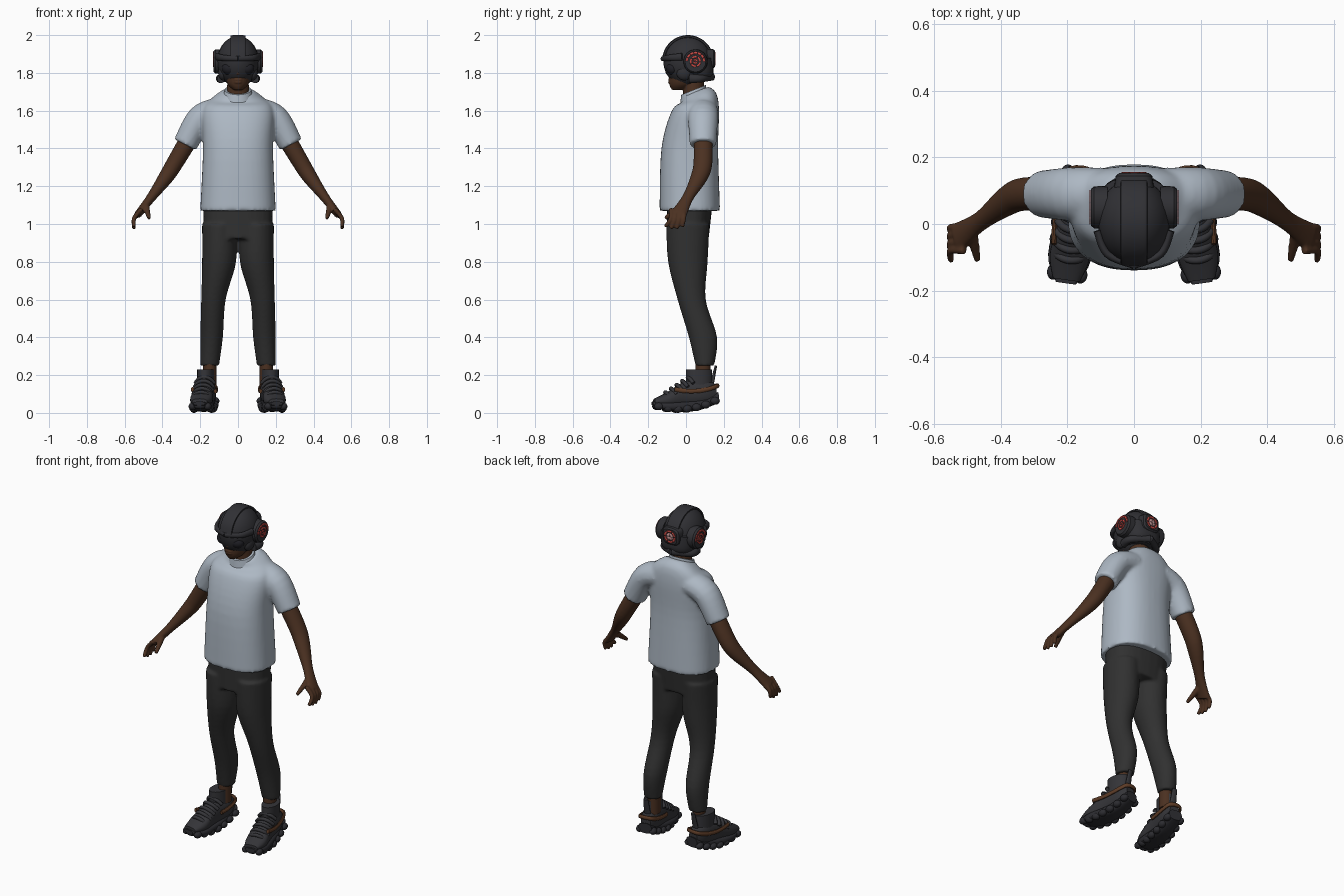
import bpy, bmesh, math
from mathutils import Vector, Matrix

cube = bpy.data.objects.get("Cube")
if cube:
    bpy.data.objects.remove(cube)

X, Y, Z = Vector((1, 0, 0)), Vector((0, 1, 0)), Vector((0, 0, 1))
SIDES = (1, -1)


def material(name, *rgb):
    m = bpy.data.materials.new(name)
    m.use_nodes = True
    m.diffuse_color = (*rgb, 1)
    m.node_tree.nodes["Principled BSDF"].inputs["Base Color"].default_value = (*rgb, 1)
    return m


SKIN = material("brown skin", .07, .03, .015)
SHIRT = material("pale blue shirt", .42, .48, .55)
CLOTH = material("charcoal trousers", .03, .03, .03)
SHOE = material("dark shoe", .035, .035, .04)
SOLE = material("black sole", .025, .025, .03)
STRAP = material("tan strap", .11, .045, .02)
SHELL = material("dark helmet", .03, .03, .035)
VISOR = material("black visor", .015, .015, .02)
RED = material("red light", .6, .07, .06)
PINK = material("pale pink light", .55, .3, .3)


def smooth_rows(rows, steps):
    """Resample the section list along a smooth curve."""
    rows = [Vector(tuple(row) + (0,) * (6 - len(row))) for row in rows]
    last = len(rows) - 1
    result = []
    for i in range(last):
        start, end = rows[i], rows[i + 1]
        leave = (end - rows[max(i - 1, 0)]) / 2
        arrive = (rows[min(i + 2, last)] - start) / 2
        for k in range(steps):
            t = k / steps
            ease = t * t * (3 - 2 * t)
            result.append(start + (end - start) * ease
                          + leave * (t * (1 - t) ** 2) - arrive * (t * t * (1 - t)))
    return result + [rows[last]]


def loft(bm, rows, axis=None, ref=Y, power=2, steps=5, sides=24, flip=1):
    """Skin oval sections (x, y, z, radius_u, radius_v, tilt)."""
    rows = smooth_rows(rows, steps)
    points = [Vector(row[:3]) for row in rows]
    rings = []
    for i, row in enumerate(rows):
        ahead, behind = points[min(i + 1, len(points) - 1)], points[max(i - 1, 0)]
        tangent = axis or (ahead - behind).normalized()
        v = (ref - tangent * ref.dot(tangent)).normalized()
        u = v.cross(tangent)
        ring = []
        for k in range(sides):
            angle = math.tau * k / sides
            c, s = (math.copysign(abs(f) ** (2 / power), f) for f in (math.cos(angle), math.sin(angle)))
            p = points[i] + u * c * row[3] + v * s * row[4] + Z * row[5] * s * row[4]
            ring.append(bm.verts.new((p.x * flip, p.y, p.z)))
        rings.append(ring)
    for low, high in zip(rings, rings[1:]):
        for k in range(sides):
            n = (k + 1) % sides
            bm.faces.new((low[k], low[n], high[n], high[k]))
    bm.faces.new(rings[0])
    bm.faces.new(rings[-1])


def ball(bm, centre, size):
    place = Matrix.Translation(centre) @ Matrix.Diagonal((*size, 1))
    bmesh.ops.create_uvsphere(bm, u_segments=24, v_segments=14, radius=1, matrix=place)


def dashes(bm, centre, u, v, inner, outer, count, sweep=math.tau, fill=.85, steps=6):
    """Flat ring pieces spread evenly over the sweep."""
    for piece in range(count):
        previous = None
        for k in range(steps + 1):
            angle = sweep * (piece + fill * k / steps) / count
            spoke = u * math.cos(angle) + v * math.sin(angle)
            pair = [bm.verts.new(Vector(centre) + spoke * r) for r in (inner, outer)]
            if previous:
                bm.faces.new((*previous, pair[1], pair[0]))
            previous = pair


def finish(bm, name, mat, mirror=False, fuse=0, thick=0, place=Matrix(), angle=40):
    bm.transform(place)
    bmesh.ops.recalc_face_normals(bm, faces=bm.faces)
    mesh = bpy.data.meshes.new(name)
    bm.to_mesh(mesh)
    bm.free()
    mesh.materials.append(mat)
    ob = bpy.data.objects.new(name, mesh)
    bpy.context.collection.objects.link(ob)
    bpy.ops.object.select_all(action="DESELECT")
    ob.select_set(True)
    bpy.context.view_layer.objects.active = ob
    bpy.ops.object.shade_smooth_by_angle(angle=math.radians(angle))
    if fuse:
        remesh = ob.modifiers.new("fuse", "REMESH")
        remesh.mode, remesh.voxel_size, remesh.use_smooth_shade = "VOXEL", fuse, True
        soften = ob.modifiers.new("soften", "SMOOTH")
        soften.factor, soften.iterations = .5, 5
    if thick:
        solid = ob.modifiers.new("thickness", "SOLIDIFY")
        solid.thickness, solid.offset = thick, 0
    if mirror:
        ob.modifiers.new("mirror", "MIRROR").use_mirror_merge = False


# Shirt: torso and sleeves fused into one cloth
bm = bmesh.new()
loft(bm, [(0, .02, 1.07, .2, .16), (0, .02, 1.4, .185, .15), (0, .05, 1.6, .19, .125),
          (0, .07, 1.67, .13, .09, .25), (0, .05, 1.7, .08, .07, .4)], axis=Z, power=2.4, sides=40)
for side in SIDES:
    loft(bm, [(.1, .09, 1.6, .07, .08), (.2, .09, 1.56, .07, .08), (.28, .09, 1.42, .065, .07)], flip=side)
finish(bm, "shirt", SHIRT, fuse=.01)
bm = bmesh.new()
loft(bm, [(0, .04, 1.67, .08, .07, .4), (0, .04, 1.71, .07, .065, .4)], axis=Z, sides=32)
finish(bm, "shirt_collar", SHIRT)

# Trousers: hips and both legs fused
bm = bmesh.new()
loft(bm, [(0, .02, 1.1, .185, .12), (0, .01, .92, .18, .11)], axis=Z, power=2.4)
for side in SIDES:
    loft(bm, [(.1, .01, 1, .09, .115), (.1, .01, .8, .09, .105), (.13, .03, .6, .065, .075),
              (.14, .09, .4, .06, .075), (.15, .1, .25, .05, .05)], axis=Z, flip=side)
finish(bm, "trousers", CLOTH, fuse=.009)

# Arms with hands
bm = bmesh.new()
loft(bm, [(.23, .09, 1.5, .05, .05), (.33, .09, 1.33, .045, .05), (.38, .07, 1.25, .04, .045),
          (.46, .01, 1.14, .025, .03), (.53, -.04, 1.05, .02, .045)])
for finger in range(4):
    root, tip = -.08 + .023 * finger, -.11 + .03 * finger
    loft(bm, [(.51, root, 1.08, .012, .012), (.55, root, 1.03, .012, .012),
              (.55, tip, .97 + .01 * abs(finger - 1.5), .01, .01)], sides=12)
loft(bm, [(.49, -.02, 1.1, .02, .02), (.47, -.11, 1.03, .01, .01)], ref=X, sides=12)
finish(bm, "arm", SKIN, mirror=True, fuse=.005)

# Ankles
bm = bmesh.new()
loft(bm, [(.15, .09, .15, .035, .04), (.15, .09, .28, .035, .04)], axis=Z)
finish(bm, "ankle", SKIN, mirror=True)

# Shoes, built straight and then splayed outward
foot = Matrix.Translation((.18, 0, 0)) @ Matrix.Rotation(math.radians(8), 4, "Z")
bm = bmesh.new()
loft(bm, [(0, -.17, .06, .04, .015), (0, -.1, .07, .06, .04), (0, 0, .1, .05, .07),
          (0, .1, .11, .05, .07), (0, .16, .1, .03, .05)], axis=Y, ref=Z, power=2.3)
loft(bm, [(0, .07, .12, .045, .07), (0, .07, .23, .045, .07)], axis=Z)
loft(bm, [(0, .14, .16, .02, .01), (0, .16, .25, .015, .006)])
finish(bm, "shoe_upper", SHOE, mirror=True, place=foot)

bm = bmesh.new()
for band in range(5):
    y, z = -.11 + .03 * band, .11 + .02 * band
    arc = [(math.sin(t / 2), 1 - math.cos(t / 2)) for t in range(-2, 3)]
    loft(bm, [(.06 * a, y + .05 * b, z - .07 * b, .011, .01) for a, b in arc], ref=Z, sides=10)
finish(bm, "shoe_laces", SHOE, mirror=True, place=foot)

bm = bmesh.new()
loft(bm, [(0, -.18, .05, .03, .01), (0, -.1, .035, .065, .025), (0, .05, .04, .05, .03),
          (0, .17, .08, .04, .03)], axis=Y, ref=Z, power=2.8)
for lug in range(7):
    y = -.15 + .05 * lug
    for side in SIDES:
        ball(bm, (side * (.05 - .06 * abs(y)), y, .02 + 1.2 * (y + .04) ** 2), (.02, .025, .02))
ball(bm, (0, -.16, .04), (.035, .02, .02))
finish(bm, "shoe_sole", SOLE, mirror=True, place=foot)

# Strap sweeping around the heel
bm = bmesh.new()
strap = []
for k in range(13):
    t = math.pi * (k - 1) / 10 - .1 * math.pi
    c, s = math.cos(t), math.sin(t)
    strap.append((.058 * math.copysign(abs(c) ** .5, c), .02 + .15 * s, .115 + .03 * s * s, .008, .012))
loft(bm, strap, ref=Z, steps=2, sides=10)
finish(bm, "shoe_strap", STRAP, mirror=True, place=foot)

# Head: neck, face, nose and lips
bm = bmesh.new()
loft(bm, [(0, .04, 1.66, .06, .055), (0, .04, 1.8, .055, .055)], axis=Z)
loft(bm, [(0, -.04, 1.71, .025, .035), (0, -.02, 1.75, .06, .07), (0, 0, 1.86, .08, .09)], axis=Z)
ball(bm, (0, -.09, 1.8), (.016, .018, .014))
for lip in (1.75, 1.762):
    ball(bm, (0, -.085, lip), (.022, .011, .006))
finish(bm, "head", SKIN, fuse=.004)

# Helmet: dome, neck guard, crest, cheek guards and brow
bm = bmesh.new()
ball(bm, (0, .01, 1.86), (.11, .13, .135))
loft(bm, [(0, .06, 1.76, .08, .06), (0, .06, 1.8, .1, .085), (0, .05, 1.88, .11, .09)], axis=Z, power=2.5)
finish(bm, "helmet_shell", SHELL)
bm = bmesh.new()
turns = [math.radians(a) for a in range(10, 171, 20)]
loft(bm, [(0, .01 - .13 * math.cos(t), 1.86 + .132 * math.sin(t), .04, .008) for t in turns], ref=Z, power=4)
finish(bm, "helmet_crest", SHELL)
bm = bmesh.new()
ball(bm, (.08, -.01, 1.8), (.025, .04, .04))
loft(bm, [(.09, .02, 1.77, .02, .025), (.09, .08, 1.77, .02, .02), (0, .14, 1.78, .015, .02)], ref=Z)
loft(bm, [(.11, -.02, 1.885, .012, .02), (.08, -.09, 1.88, .012, .016), (0, -.125, 1.875, .01, .013)], ref=Z)
finish(bm, "helmet_guards", SHELL, mirror=True)

# Visor with two lenses
bm = bmesh.new()
loft(bm, [(0, -.02, 1.815, .085, .085), (0, -.02, 1.875, .097, .1)], axis=Z)
for side in SIDES:
    ball(bm, (side * .045, -.07, 1.824), (.04, .035, .035))
finish(bm, "visor", VISOR)

# Ear pods and rear pod
ear, rear = (.132, .05, 1.86), (0, .155, 1.875)
bm = bmesh.new()
loft(bm, [(.08, *ear[1:], .065, .065), (.12, *ear[1:], .063, .063), (.13, *ear[1:], .055, .055)],
     axis=X, ref=Z, steps=1)
finish(bm, "ear_pod", SHELL, mirror=True, angle=25)
bm = bmesh.new()
loft(bm, [(0, .11, rear[2], .06, .055), (0, .145, rear[2], .055, .05), (0, .153, rear[2], .045, .042)],
     axis=Y, ref=Z, power=3.5, steps=1)
finish(bm, "rear_pod", SHELL, angle=25)

# Light segments on the pods
bm = bmesh.new()
dashes(bm, ear, Y, Z, .04, .052, count=7, sweep=math.pi)
dashes(bm, ear, Y, Z, .02, .03, count=5)
dashes(bm, ear, Y, Z, .005, .013, count=2)
finish(bm, "ear_pod_lights", RED, mirror=True, thick=.003)
bm = bmesh.new()
dashes(bm, rear, X, Z, .026, .037, count=6)
finish(bm, "rear_pod_lights", RED, thick=.003)
bm = bmesh.new()
dashes(bm, rear, X, Z, .002, .022, count=4, fill=1)
finish(bm, "rear_pod_lens", PINK, thick=.003)
